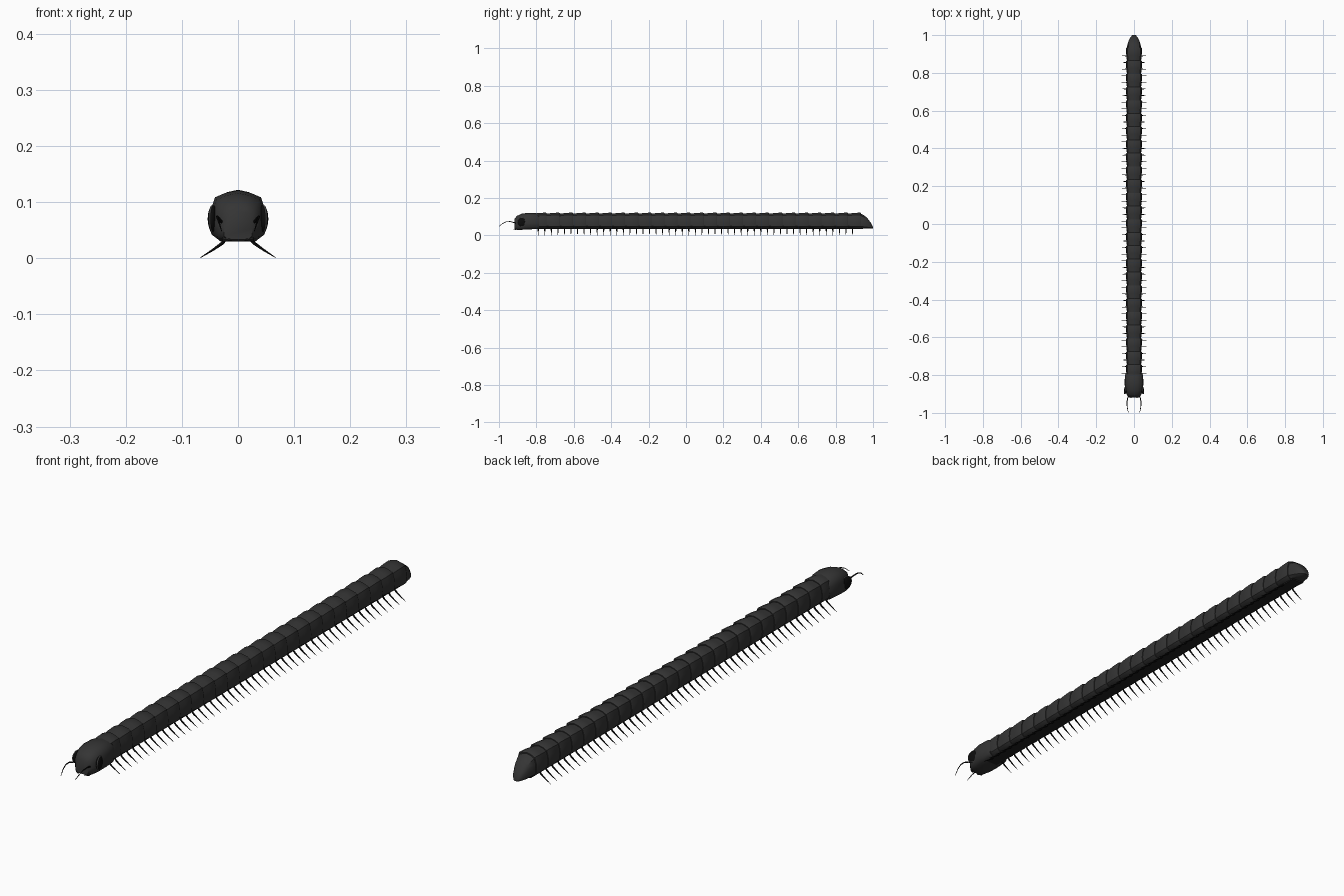
import bpy, bmesh, math
from mathutils import Vector

if "Cube" in bpy.data.objects:
    bpy.data.objects.remove(bpy.data.objects["Cube"])

def mat(name, v):
    m = bpy.data.materials.new(name)
    m.diffuse_color = (v, v, v, 1)
    m.use_nodes = True
    m.node_tree.nodes["Principled BSDF"].inputs["Base Color"].default_value = m.diffuse_color
    return m

SHELL, BELLY, BLACK, RIM = mat("shell", .035), mat("belly", .015), mat("black", .004), mat("rim", .15)

def finish(bm, name, m, angle=40):
    bmesh.ops.recalc_face_normals(bm, faces=bm.faces[:])
    me = bpy.data.meshes.new(name)
    bm.to_mesh(me)
    bm.free()
    ob = bpy.data.objects.new(name, me)
    bpy.context.collection.objects.link(ob)
    me.materials.append(m)
    bpy.ops.object.select_all(action='DESELECT')
    ob.select_set(True)
    bpy.context.view_layer.objects.active = ob
    bpy.ops.object.shade_smooth_by_angle(angle=math.radians(angle))
    return ob

def loft(bm, rings):
    vs = [[bm.verts.new(p) for p in r] for r in rings]
    n = len(vs[0])
    for a, b in zip(vs, vs[1:]):
        for i in range(n):
            bm.faces.new((a[i], a[(i + 1) % n], b[(i + 1) % n], b[i]))
    bm.faces.new(vs[0])
    bm.faces.new(vs[-1])

# Arched cross-section: half outline as (width fraction, height fraction)
ARCH = [(0, 1), (.45, .95), (.82, .86), (.96, .62), (1, .38), (.95, .12), (.66, 0)]
def arch(y, w, z0, z1, slant=0):
    half = [(x * w, y + slant * (1 - h), z0 + h * (z1 - z0)) for x, h in ARCH]
    return half + [(-x, yy, z) for x, yy, z in half[:0:-1]]

def tube(bm, pts, radii, n=6):
    pts = [Vector(p) for p in pts]
    rings = []
    for i, (p, r) in enumerate(zip(pts, radii)):
        d = (pts[min(i + 1, len(pts) - 1)] - pts[max(i - 1, 0)]).normalized()
        u = d.cross(Vector((0, .3, 1))).normalized()
        v = d.cross(u)
        rings.append([p + r * (u * math.cos(k * math.tau / n) + v * math.sin(k * math.tau / n)) for k in range(n)])
    loft(bm, rings)

# Body plates: each ring flares over the next one behind it
N, START, PITCH = 25, -.815, .07
bm = bmesh.new()
for i in range(N):
    y = START + i * PITCH
    loft(bm, [arch(y - .006, .037, .041, .115), arch(y + .03, .041, .038, .12),
              arch(y + PITCH - .004, .042, .037, .122), arch(y + PITCH, .040, .038, .119)])
finish(bm, "body_plates", SHELL)

# Tail plate tapering to the rear
bm = bmesh.new()
loft(bm, [arch(.925, .037, .04, .117), arch(.945, .036, .038, .112), arch(.968, .029, .037, .095),
          arch(.988, .020, .037, .068), arch(1.0, .009, .037, .044)])
finish(bm, "tail", SHELL)

# Belly strip
bm = bmesh.new()
bmesh.ops.create_cube(bm, size=1)
for v in bm.verts:
    v.co = (v.co.x * .045, .055 + v.co.y * 1.78, .039 + v.co.z * .012)
finish(bm, "belly", BELLY)

# Legs: two pairs under every plate
bm = bmesh.new()
for i in range(N * 2 - 1):
    y = -.79 + i * PITCH / 2
    for s in (-1, 1):
        tube(bm, [(s * .018, y, .04), (s * .028, y, .027), (s * .045, y, .015), (s * .067, y, .001)],
             [.0035, .0032, .0022, .0006], 5)
finish(bm, "legs", BLACK)

# Head
bm = bmesh.new()
loft(bm, [arch(-.785, .042, .036, .112), arch(-.80, .048, .034, .119), arch(-.845, .050, .032, .121),
          arch(-.878, .047, .030, .116), arch(-.903, .039, .030, .105), arch(-.918, .026, .033, .088)])
finish(bm, "head", SHELL, 50)

# Eyes with rims, and antennae
for s, side in ((-1, "left"), (1, "right")):
    bpy.ops.mesh.primitive_uv_sphere_add(segments=20, ring_count=12, radius=1, location=(s * .044, -.877, .07))
    eye = bpy.context.object
    eye.name = side + "_eye"
    eye.scale = (.009, .023, .024)
    eye.rotation_euler.z = s * .22
    eye.data.materials.append(BLACK)
    bpy.ops.object.shade_smooth()
    bpy.ops.mesh.primitive_torus_add(major_radius=.0235, minor_radius=.0016, major_segments=24, minor_segments=6,
                                     location=(s * .0455, -.877, .07), rotation=(0, math.pi / 2, s * .22))
    rim = bpy.context.object
    rim.name = side + "_eye_rim"
    rim.data.materials.append(RIM)
    bpy.ops.object.shade_smooth()
    bm = bmesh.new()
    tube(bm, [(s * .025, -.905, .06), (s * .033, -.92, .069), (s * .037, -.94, .074), (s * .037, -.96, .073),
              (s * .034, -.98, .064), (s * .029, -1.0, .048)], [.003, .0027, .0024, .002, .0016, .0008])
    finish(bm, side + "_antenna", BLACK)
    # Jaw stub
    bm = bmesh.new()
    tube(bm, [(s * .02, -.89, .04), (s * .024, -.912, .034), (s * .012, -.922, .032)], [.007, .005, .001])
    finish(bm, side + "_jaw", BELLY)
